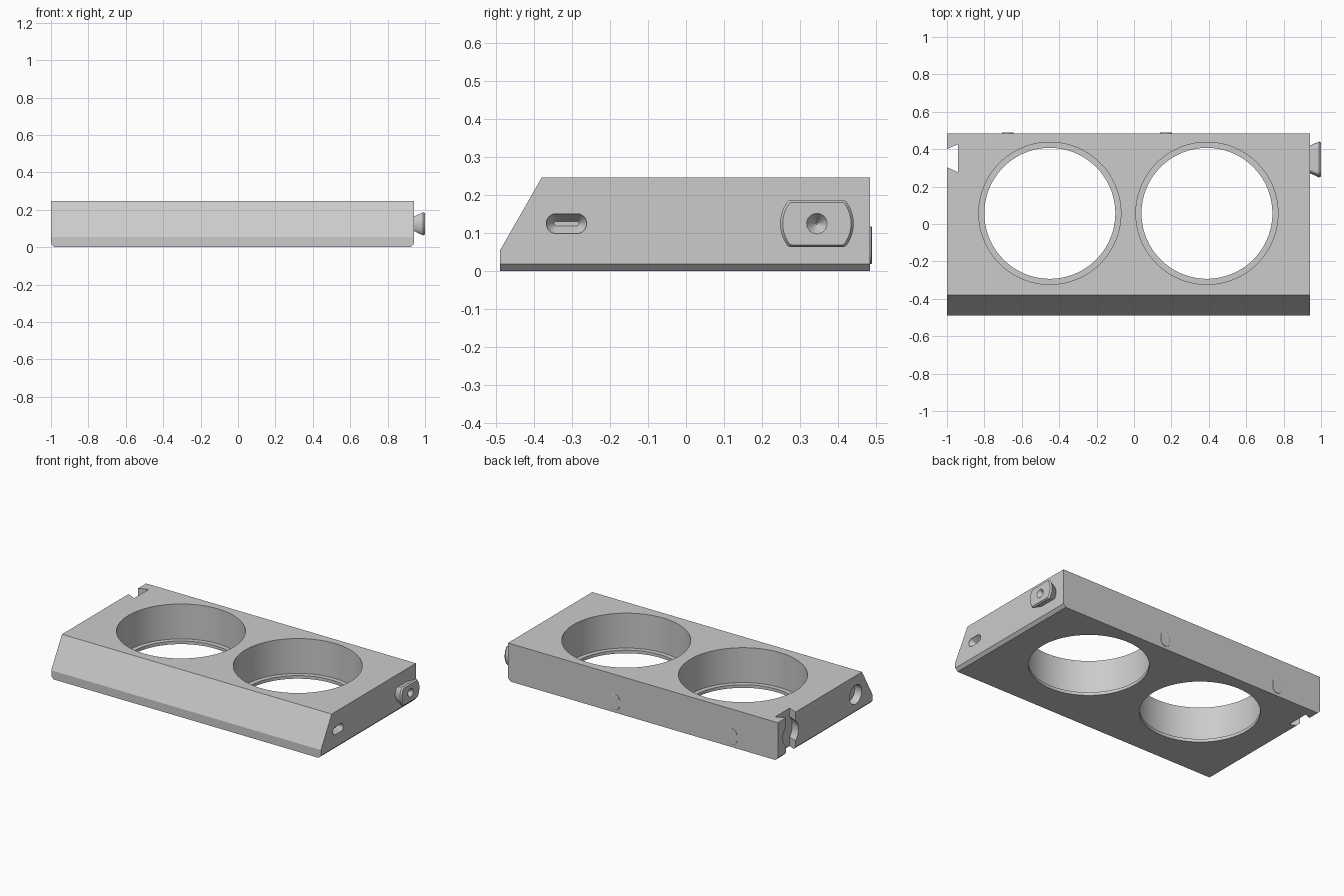
import bpy, bmesh
from math import sin, cos, pi, copysign

if "Cube" in bpy.data.objects:
    bpy.data.objects.remove(bpy.data.objects["Cube"], do_unlink=True)

grey = bpy.data.materials.new("plain_grey")
grey.use_nodes = True
GREY = (0.6, 0.6, 0.6, 1)
grey.diffuse_color = GREY
grey.node_tree.nodes["Principled BSDF"].inputs["Base Color"].default_value = GREY


def loft(name, rings):
    """Closed solid through matching rings of points."""
    bm = bmesh.new()
    loops = [[bm.verts.new(p) for p in ring] for ring in rings]
    for a, b in zip(loops, loops[1:]):
        for i in range(len(a)):
            j = (i + 1) % len(a)
            bm.faces.new((a[i], a[j], b[j], b[i]))
    bm.faces.new(loops[0])
    bm.faces.new(loops[-1])
    bmesh.ops.recalc_face_normals(bm, faces=bm.faces)
    mesh = bpy.data.meshes.new(name)
    bm.to_mesh(mesh)
    bm.free()
    mesh.materials.append(grey)
    obj = bpy.data.objects.new(name, mesh)
    bpy.context.collection.objects.link(obj)
    return obj


def ring(axis, depth, centre, r, su=0, sv=0, cut=9, n=48):
    """Circle, slot (su, sv stretch it) or flat-sided circle (cut) across an axis."""
    pts = []
    for i in range(n):
        a = 2 * pi * (i + 0.5) / n
        u = centre[0] + r * cos(a) + copysign(su, cos(a))
        v = centre[1] + max(-cut, min(cut, r * sin(a) + copysign(sv, sin(a))))
        pts.append({"x": (depth, u, v), "y": (u, depth, v), "z": (u, v, depth)}[axis])
    return pts


def carve(target, cutter):
    mod = target.modifiers.new(cutter.name, "BOOLEAN")
    mod.operation = "DIFFERENCE"
    mod.solver = "EXACT"
    mod.object = cutter
    cutter.hide_render = True
    cutter.hide_set(True)


def finish(obj):
    """Apply the cuts, drop the cutters and smooth the round walls."""
    cutters = [m.object for m in obj.modifiers]
    bpy.ops.object.select_all(action="DESELECT")
    bpy.context.view_layer.objects.active = obj
    obj.select_set(True)
    for m in list(obj.modifiers):
        bpy.ops.object.modifier_apply(modifier=m.name)
    bpy.ops.object.shade_smooth_by_angle(angle=0.4)
    for c in cutters:
        bpy.data.objects.remove(c, do_unlink=True)


# Body: sloped front, chamfered lower end edges
LEFT, RIGHT, BACK, FRONT, TOP = 0.94, -1.0, 0.485, -0.49, 0.247
CH = 0.018


def profile(x, base):
    return [(x, FRONT, base), (x, FRONT, 0.055), (x, -0.38, TOP),
            (x, BACK, TOP), (x, BACK, base)]


body = loft("holder_body", [profile(RIGHT, CH), profile(RIGHT + CH, 0),
                            profile(LEFT - CH, 0), profile(LEFT, CH)])

# Two round wells, each with a thin ledge at the bottom
for side, x in (("right", -0.45), ("left", 0.39)):
    c = (x, 0.057)
    carve(body, loft(side + "_well_cutter", [
        ring("z", d, c, r, n=96)
        for d, r in ((-0.05, 0.35), (0.02, 0.35), (0.02, 0.38), (0.3, 0.38))]))

# Dovetail channel and round undercut in the right end
MID_Z, LOCK_Y, PIN_Y = 0.125, 0.352, -0.315
carve(body, loft("channel_cutter", [
    [(-1.02, LOCK_Y - 0.04, z), (-0.94, LOCK_Y - 0.075, z),
     (-0.94, LOCK_Y + 0.075, z), (-1.02, LOCK_Y + 0.04, z)] for z in (-0.1, 0.4)]))
carve(body, loft("undercut_cutter", [
    ring("x", -1.01, (LOCK_Y, MID_Z), 0.077), ring("x", -0.94, (LOCK_Y, MID_Z), 0.1)]))

# Round pocket in the right end, tapered slot in the left end
carve(body, loft("pocket_cutter", [
    ring("x", -1.01, (PIN_Y, MID_Z), 0.062), ring("x", -0.95, (PIN_Y, MID_Z), 0.062)]))
carve(body, loft("slot_cutter", [
    ring("x", 0.95, (PIN_Y, MID_Z), 0.026, su=0.027),
    ring("x", 0.935, (PIN_Y, MID_Z), 0.026, su=0.027),
    ring("x", 0.905, (PIN_Y, MID_Z), 0.006, su=0.027)]))
finish(body)

# Flared locking lug on the left end, with a conical pit
LUG = (0.345, 0.125)
lug = loft("locking_lug", [
    ring("x", d, LUG, r, cut=h, n=64)
    for d, r, h in ((0.93, 0.068, 0.034), (0.99, 0.097, 0.062), (1.0, 0.09, 0.056))])
carve(lug, loft("pit_cutter", [ring("x", 1.01, LUG, 0.034), ring("x", 0.965, LUG, 0.002)]))
finish(lug)

# Low oblong pads on the back
for side, x in (("right", -0.675), ("left", 0.17)):
    pad = loft(side + "_back_pad", [
        ring("y", d, (x, 0.068), r, sv=0.018)
        for d, r in ((BACK - 0.01, 0.032), (BACK + 0.003, 0.032), (0.49, 0.029))])
    finish(pad)
